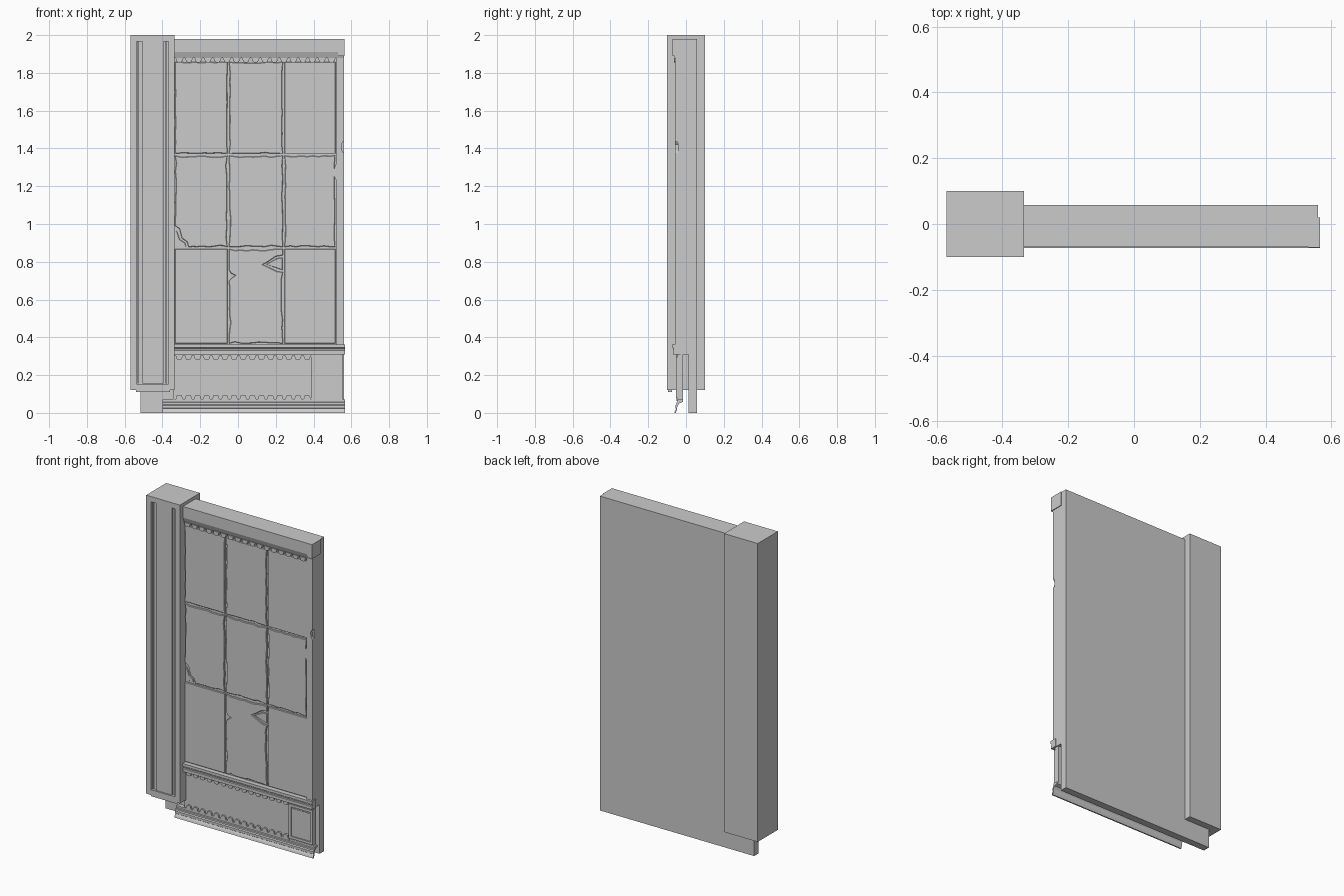
import bpy, bmesh, math, random
from mathutils import Vector

if "Cube" in bpy.data.objects:
    bpy.data.objects.remove(bpy.data.objects["Cube"])

random.seed(4)


def finish(name, bm):
    bmesh.ops.recalc_face_normals(bm, faces=bm.faces)
    me = bpy.data.meshes.new(name)
    bm.to_mesh(me)
    bm.free()
    ob = bpy.data.objects.new(name, me)
    bpy.context.collection.objects.link(ob)
    return ob


def add_prism(bm, pts, axis, a, b):
    """Extrude a 2D outline: axis 'x' takes (y, z) points, axis 'y' takes (x, z)."""
    put = (lambda p, t: (t, p[0], p[1])) if axis == 'x' else (lambda p, t: (p[0], t, p[1]))
    v0 = [bm.verts.new(put(p, a)) for p in pts]
    v1 = [bm.verts.new(put(p, b)) for p in pts]
    front = bm.faces.new(v0)
    bm.faces.new(v1[::-1])
    for i in range(len(pts)):
        j = (i + 1) % len(pts)
        bm.faces.new((v0[j], v0[i], v1[i], v1[j]))
    return front


def prism(name, pts, axis, a, b):
    bm = bmesh.new()
    add_prism(bm, pts, axis, a, b)
    return finish(name, bm)


def rect(x0, x1, z0, z1):
    return [(x0, z0), (x1, z0), (x1, z1), (x0, z1)]


def box(name, x0, x1, y0, y1, z0, z1):
    return prism(name, rect(x0, x1, z0, z1), 'y', y0, y1)


def frame(name, x0, x1, z0, z1, w, y0, y1, top=None):
    """Rectangular border made of four bars."""
    bm = bmesh.new()
    for r in (rect(x0, x0 + w, z0, z1), rect(x1 - w, x1, z0, z1),
              rect(x0 + w, x1 - w, z0, z0 + w), rect(x0 + w, x1 - w, z1 - w, z1)):
        add_prism(bm, r, 'y', y0, y1)
    return finish(name, bm)


def teeth(name, x0, x1, count, zroot, ztip, y0, y1):
    """Row of rounded leaf-like teeth from zroot to ztip."""
    bm = bmesh.new()
    pitch, h = (x1 - x0) / count, ztip - zroot
    shape = [(-.42, 0), (-.36, .3), (-.28, .8), (-.12, 1), (.12, 1), (.28, .8), (.36, .3), (.42, 0)]
    for i in range(count):
        cx = x0 + (i + .5) * pitch
        add_prism(bm, [(cx + s * pitch, zroot + t * h) for s, t in shape], 'y', y0, y1)
    return finish(name, bm)


def tile(name, corners, wear, y0, y1):
    """Slab with chamfered face; worn tiles get ragged edges."""
    pts = []
    n = 9 if wear else 1
    centre = sum((Vector(c) for c in corners), Vector((0, 0))) / len(corners)
    for i, c in enumerate(corners):
        a, b = Vector(c), Vector(corners[(i + 1) % len(corners)])
        steps = n if (b - a).length > .2 else 1
        for k in range(steps):
            p = a.lerp(b, k / steps)
            if k:
                normal = Vector((a.y - b.y, b.x - a.x)).normalized()
                p += normal * random.random() * wear
            pts.append(tuple(p))
    bm = bmesh.new()
    front = add_prism(bm, pts, 'y', y0, y1)
    bmesh.ops.recalc_face_normals(bm, faces=bm.faces)
    bmesh.ops.inset_region(bm, faces=[front], thickness=.003, depth=0)
    for v in front.verts:
        v.co.y -= .003
    return finish(name, bm)


# Pillar with recessed front and raised centre strip
box("pillar_core", -.57, -.335, -.082, .1, .12, 2)
frame("pillar_frame", -.57, -.335, .12, 2, .033, -.1, -.082)
box("pillar_centre_strip", -.505, -.395, -.094, -.08, .155, 1.967)
for i, x in enumerate((-.53, -.38)):
    box(f"pillar_bead_{i}", x - .003, x + .003, -.09, -.08, .155, 1.967)
box("pillar_foot_strip", -.54, -.36, -.095, -.075, .11, .122)

# Wall slab: thin at the bottom, full depth above the ledge
box("back_slab", -.515, .56, .012, .057, 0, .32)
box("wall_core", -.34, .56, -.043, .057, .31, 1.98)

# Header with tapered front
prism("header", [(-.04, 1.98), (-.07, 1.98), (-.07, 1.91), (-.058, 1.878), (-.04, 1.878)],
      'x', -.34, .56)
box("header_corner_block", .53, .565, -.071, .02, 1.89, 1.98)
teeth("header_teeth", -.335, .52, 17, 1.88, 1.855, -.064, -.04)

# Right border with chipped edge
prism("right_border", [(.52, .36), (.56, .36), (.56, 1.375), (.55, 1.39), (.547, 1.42),
                       (.56, 1.44), (.56, 1.88), (.52, 1.88), (.52, 1.32), (.508, 1.29),
                       (.506, 1.26), (.52, 1.23)], 'y', -.059, -.04)

# Tiles, column by row
xs = [(-.334, -.056), (-.048, .238), (.246, .515)]
zs = [(.367, .868), (.878, 1.362), (1.372, 1.858)]
wear = {(1, 0): .009, (0, 1): .008, (1, 1): .008, (2, 1): .005, (1, 2): .006, (0, 2): .003}
for c, (x0, x1) in enumerate(xs):
    for r, (z0, z1) in enumerate(zs):
        outline = rect(x0, x1, z0, z1)
        if (c, r) == (0, 1):      # broken lower left corner
            outline = [(-.262, z0), (x1, z0), (x1, z1), (x0, z1), (x0, .99),
                       (-.31, .975), (-.298, .925), (-.27, .905)]
        elif (c, r) == (1, 0):    # cracked edges
            outline = [(x0, z0), (x1, z0), (x1, .745), (.205, .75), (.165, .77), (.13, .785),
                       (.16, .8), (.2, .828), (x1, .835), (x1, z1), (x0, z1), (x0, .755),
                       (-.035, .737), (-.012, .728), (-.03, .718), (x0, .7)]
        tile(f"tile_{c}_{r}", outline, wear.get((c, r), 0), -.05, -.038)
tile("corner_shard", [(x, z) for x, z in ((-.332, .88), (-.275, .88), (-.28, .9),
                                       (-.308, .918), (-.322, .96), (-.332, .965))], 0, -.046, -.038)
tile("edge_shard", [(.15, .786), (.236, .757), (.236, .822), (.205, .818)], 0, -.047, -.038)

# Stepped ledge under the tiles
prism("ledge", [(-.03, .362), (-.073, .362), (-.073, .345), (-.065, .342), (-.065, .332),
                (-.07, .329), (-.07, .31), (-.03, .31)], 'x', -.34, .566)
teeth("ledge_beads", -.335, .56, 60, .334, .341, -.069, -.06)

# Lower panel with two toothed rows, hollow behind
box("lower_panel", -.345, .555, -.04, -.016, .068, .312)
box("upper_tooth_band", -.335, .39, -.052, -.038, .303, .312)
teeth("upper_teeth", -.335, .39, 15, .305, .28, -.05, -.038)
box("lower_tooth_band", -.335, .39, -.05, -.038, .062, .074)
teeth("lower_teeth", -.335, .39, 15, .07, .096, -.05, -.038)

# Corner plinth with recessed panel
box("plinth_back", .39, .555, -.046, -.03, .072, .312)
frame("plinth_outer_frame", .39, .557, .078, .295, .016, -.053, -.04)
box("plinth_inner_panel", .413, .535, -.049, -.04, .102, .27)

# Skirting moulding, a thin shell standing in front of the slab
prism("skirting", [(-.016, .07), (-.044, .07), (-.044, .058), (-.049, .055), (-.049, .045),
                   (-.056, .04), (-.056, .025), (-.052, .022), (-.058, .012), (-.062, 0),
                   (-.054, 0), (-.048, .016), (-.046, .034), (-.036, .05), (-.016, .058)],
      'x', -.4, .566)
